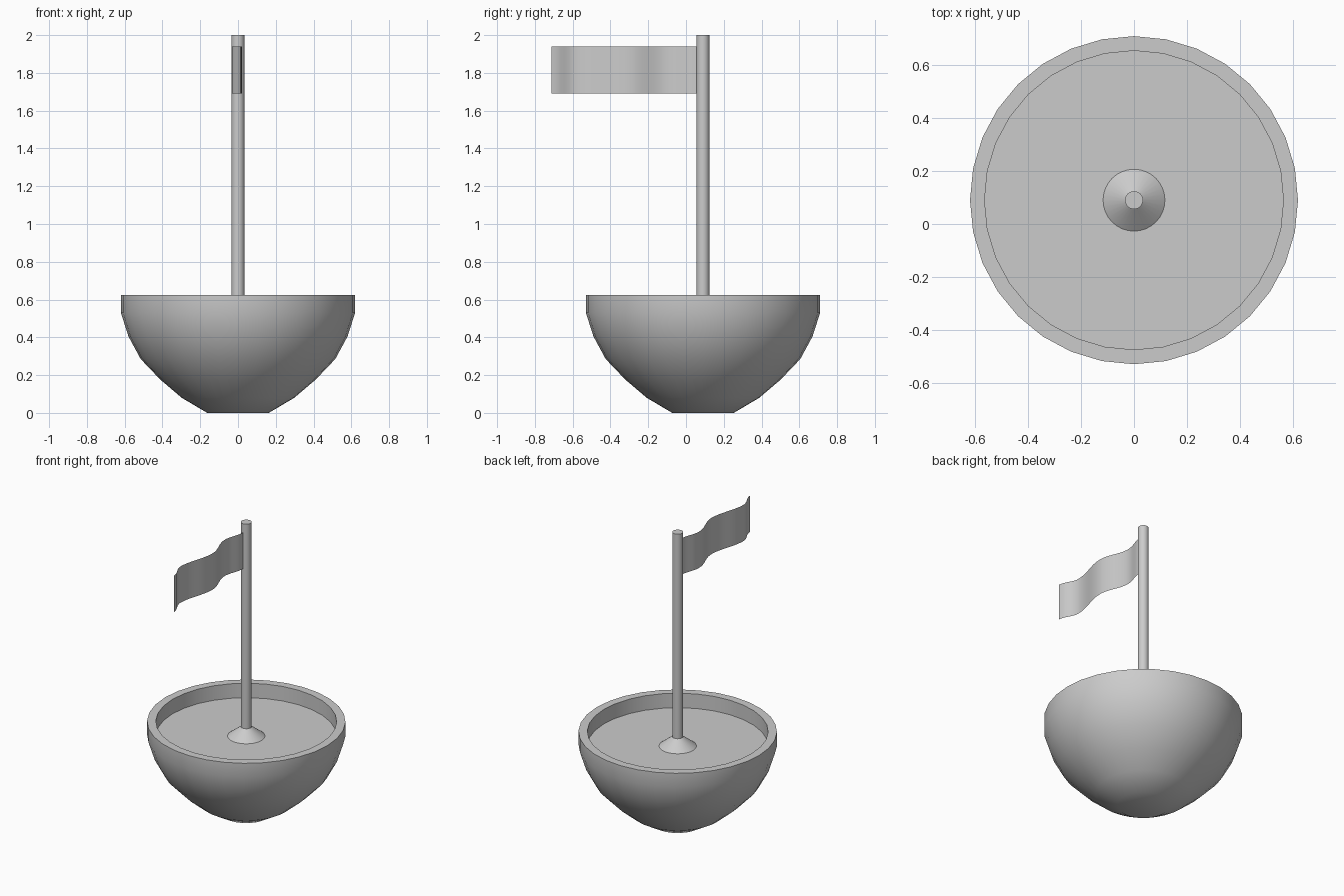
import bpy, bmesh, math

cube = bpy.data.objects.get("Cube")
if cube:
    bpy.data.objects.remove(cube, do_unlink=True)

AXIS_Y = 0.09

grey = bpy.data.materials.new("plain grey")
grey.use_nodes = True
COLOUR = (0.6, 0.6, 0.6, 1)
grey.diffuse_color = COLOUR
grey.node_tree.nodes["Principled BSDF"].inputs["Base Color"].default_value = COLOUR


def finish(bm, name, angle):
    mesh = bpy.data.meshes.new(name)
    bm.to_mesh(mesh)
    bm.free()
    obj = bpy.data.objects.new(name, mesh)
    bpy.context.collection.objects.link(obj)
    obj.location.y = AXIS_Y
    mesh.materials.append(grey)
    bpy.ops.object.select_all(action="DESELECT")
    obj.select_set(True)
    bpy.context.view_layer.objects.active = obj
    bpy.ops.object.shade_smooth_by_angle(angle=math.radians(angle))
    return obj


def lathe(name, profile, sides, angle=40):
    """Spin a (radius, height) profile around the upright axis."""
    bm = bmesh.new()
    verts = [bm.verts.new((r, 0, z)) for r, z in profile]
    edges = [bm.edges.new(pair) for pair in zip(verts, verts[1:])]
    bmesh.ops.spin(bm, geom=verts + edges, cent=(0, 0, 0), axis=(0, 0, 1),
                   angle=math.tau, steps=sides, use_merge=True)
    bmesh.ops.remove_doubles(bm, verts=bm.verts, dist=1e-4)
    bmesh.ops.recalc_face_normals(bm, faces=bm.faces)
    return finish(bm, name, angle)


# Bowl: rounded outside, flat rim, shallow recess with a flat floor
lathe("bowl", [(0, 0), (0.163, 0), (0.298, 0.08), (0.41, 0.175), (0.515, 0.285),
               (0.58, 0.405), (0.62, 0.53), (0.62, 0.625),
               (0.565, 0.625), (0.565, 0.525), (0, 0.525)], 32)

# Collar at the foot of the mast, then the mast itself
lathe("mast_collar", [(0.117, 0.525), (0.034, 0.59)], 32)
lathe("mast", [(0, 0.525), (0.034, 0.525), (0.034, 2), (0, 2)], 32)

# Flag: a thin waving sheet, flying towards the front
waves = [(0, 0), (0.2, -0.033), (0.47, 0.02), (0.83, -0.033), (1, 0.012)]
LENGTH, STEPS = 0.77, 32


def sway(t):
    """Ease smoothly between the crests of the wave."""
    for (t0, x0), (t1, x1) in zip(waves, waves[1:]):
        if t <= t1:
            u = (t - t0) / (t1 - t0)
            return x0 + (x1 - x0) * (1 - math.cos(math.pi * u)) / 2
    return waves[-1][1]


bm = bmesh.new()
columns = []
for i in range(STEPS + 1):
    t = i / STEPS
    columns.append([bm.verts.new((sway(t), -0.033 - LENGTH * t, z)) for z in (1.69, 1.94)])
for a, b in zip(columns, columns[1:]):
    bm.faces.new((b[0], a[0], a[1], b[1]))
finish(bm, "flag", 60)
